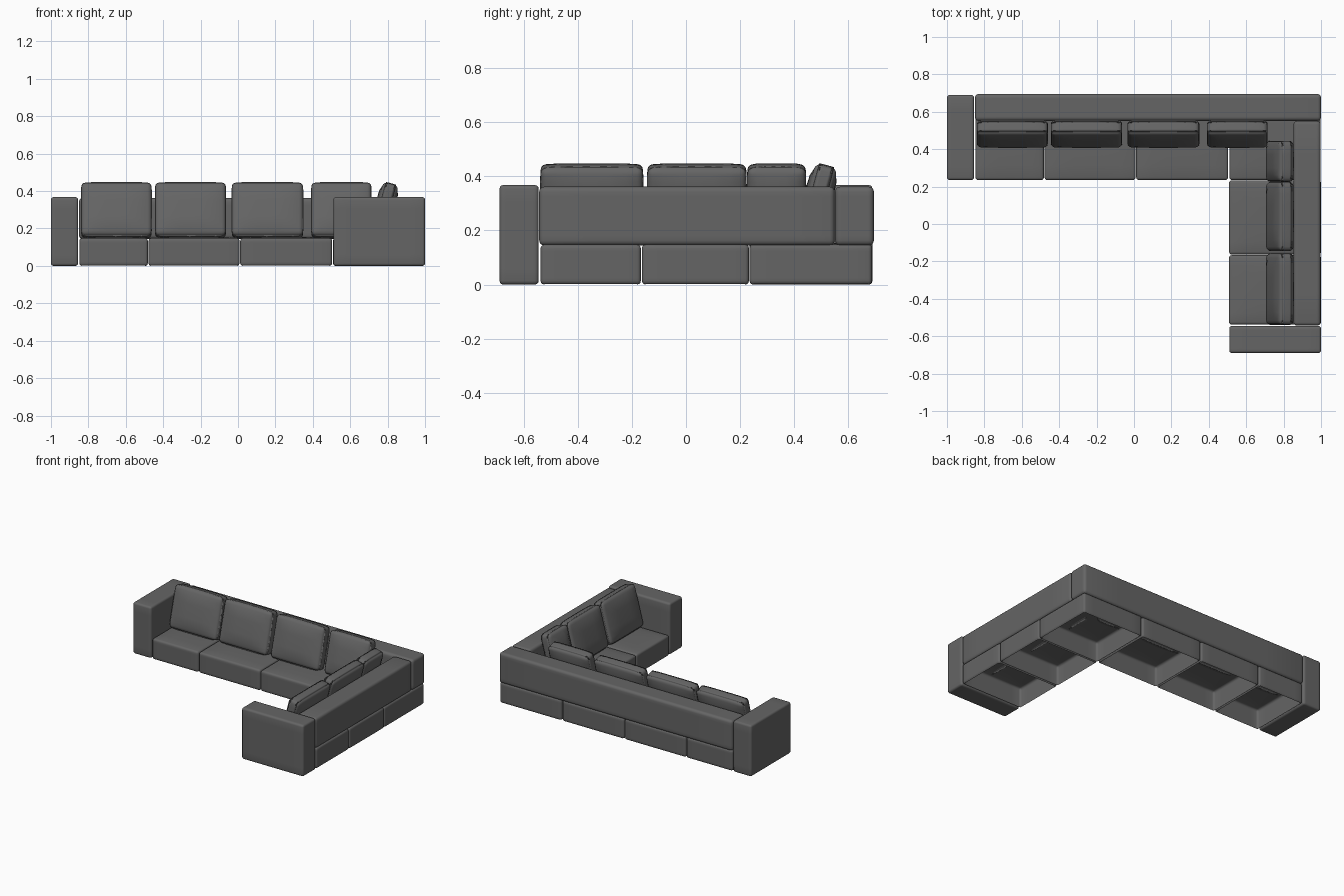
import bpy, bmesh, math
from mathutils import Matrix, Vector

if "Cube" in bpy.data.objects:
    bpy.data.objects.remove(bpy.data.objects["Cube"], do_unlink=True)

fabric = bpy.data.materials.new("charcoal_fabric")
fabric.use_nodes = True
GREY = (0.13, 0.13, 0.13, 1)
fabric.diffuse_color = GREY
fabric.node_tree.nodes["Principled BSDF"].inputs["Base Color"].default_value = GREY


def soft_box(name, size, matrix, radius, puff=(0, 0, 0), hollow=False):
    """Rounded upholstered block; puff swells each pair of faces along its axis."""
    bm = bmesh.new()
    bmesh.ops.create_cube(bm, size=2)
    bmesh.ops.subdivide_edges(bm, edges=bm.edges[:], cuts=5, use_grid_fill=True)
    half = Vector(size) / 2
    for v in bm.verts:
        p = v.co.copy()
        for axis in range(3):
            if abs(p[axis]) > 0.999:
                u, w = p[(axis + 1) % 3], p[(axis + 2) % 3]
                swell = (1 - u ** 4) * (1 - w ** 4) * puff[axis]
                v.co[axis] = math.copysign(half[axis] + swell, p[axis])
            else:
                v.co[axis] = p[axis] * half[axis]
    rim = [e for e in bm.edges if e.calc_face_angle(0) > math.radians(50)]
    bmesh.ops.bevel(bm, geom=rim, offset=radius, offset_type='OFFSET',
                    segments=3, profile=0.5, affect='EDGES')
    if hollow:  # open underside
        bm.normal_update()
        under = [f for f in bm.faces if f.normal.z < -0.95]
        bmesh.ops.delete(bm, geom=under, context='FACES')
    for f in bm.faces:
        f.smooth = True
    bm.transform(matrix)
    mesh = bpy.data.meshes.new(name)
    bm.to_mesh(mesh)
    bm.free()
    mesh.materials.append(fabric)
    obj = bpy.data.objects.new(name, mesh)
    bpy.context.collection.objects.link(obj)
    return obj


def block(name, xs, ys, zs, radius, puff=(0, 0, 0), hollow=False):
    spans = (xs, ys, zs)
    size = [b - a for a, b in spans]
    centre = Vector([(a + b) / 2 for a, b in spans])
    return soft_box(name, size, Matrix.Translation(centre), radius, puff, hollow)


# Arms at the two ends of the L
block("right_arm", (-1, -0.855), (0.235, 0.69), (0, 0.368), 0.014)
block("front_arm", (0.51, 1), (-0.69, -0.545), (0, 0.368), 0.014)

# Hollow seat bases along the back row, including the corner
for i, (a, b) in enumerate([(-0.85, -0.48), (-0.48, 0.01), (0.01, 0.505), (0.508, 1)]):
    block(f"back_seat_{i + 1}", (a + 0.002, b - 0.002), (0.235, 0.688), (0, 0.148),
          0.014, (0, 0, 0.006), True)

# Hollow seat bases along the side row
for i, (a, b) in enumerate([(-0.54, -0.165), (-0.165, 0.235)]):
    block(f"side_seat_{i + 1}", (0.508, 1), (a + 0.002, b - 0.002), (0, 0.148),
          0.014, (0, 0, 0.006), True)

# Backrests resting on the seat bases
block("long_backrest", (-0.85, 1), (0.552, 0.695), (0.145, 0.362), 0.018)
block("side_backrest", (0.853, 0.998), (-0.543, 0.55), (0.145, 0.362), 0.018)

# Leaning loose cushions
LEAN = Matrix.Rotation(math.radians(-15), 4, 'X')
TURN = Matrix.Rotation(math.radians(-90), 4, 'Z')


def cushion(name, a, b, side):
    mid = (a + b) / 2
    spot = (0.78, mid, 0.297) if side else (mid, 0.482, 0.297)
    place = Matrix.Translation(spot) @ (TURN if side else Matrix()) @ LEAN
    soft_box(name, (b - a - 0.004, 0.085, 0.292), place, 0.022, (0.002, 0.011, 0.004))


for i, (a, b) in enumerate([(-0.84, -0.46), (-0.445, -0.063), (-0.035, 0.35), (0.39, 0.715)]):
    cushion(f"back_cushion_{i + 1}", a, b, False)
for i, (a, b) in enumerate([(-0.54, -0.157), (-0.145, 0.225), (0.225, 0.445)]):
    cushion(f"side_cushion_{i + 1}", a, b, True)
